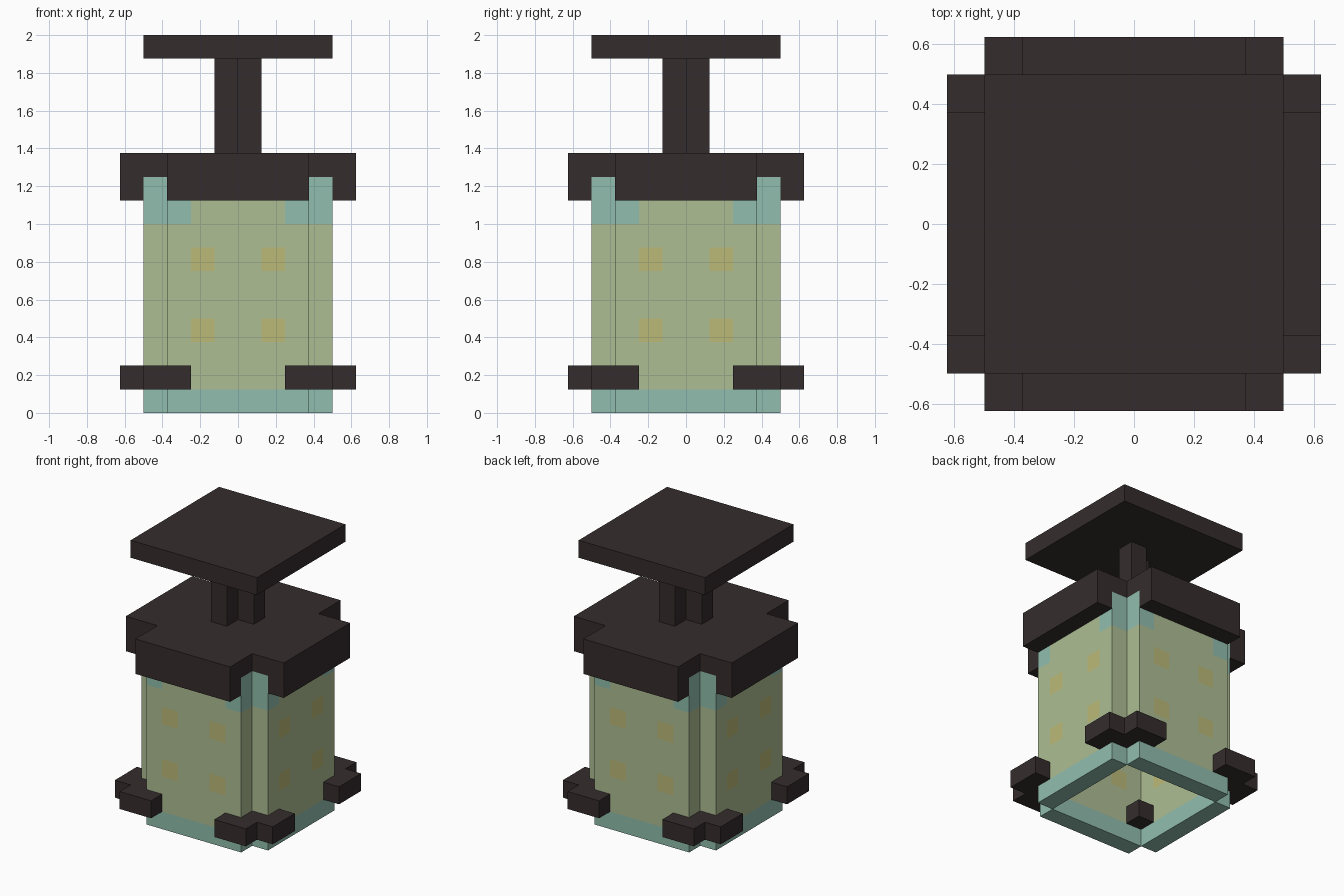
import bpy
import bmesh
import math
from mathutils import Matrix

if "Cube" in bpy.data.objects:
    bpy.data.objects.remove(bpy.data.objects["Cube"])


def material(name, r, g, b):
    def lin(c):
        c /= 255
        return c / 12.92 if c <= 0.04045 else ((c + 0.055) / 1.055) ** 2.4
    m = bpy.data.materials.new(name)
    m.diffuse_color = (lin(r), lin(g), lin(b), 1)
    m.use_nodes = True
    m.node_tree.nodes["Principled BSDF"].inputs["Base Color"].default_value = m.diffuse_color
    return m


DARK = material("dark_iron", 53, 44, 45)
GREEN = material("pale_green_glass", 174, 190, 148)
TEAL = material("teal_glass", 145, 190, 174)
SPOT = material("yellow_spot", 187, 186, 120)


def finish(name, bm, mats):
    bmesh.ops.recalc_face_normals(bm, faces=bm.faces)
    me = bpy.data.meshes.new(name)
    bm.to_mesh(me)
    bm.free()
    for m in mats:
        me.materials.append(m)
    ob = bpy.data.objects.new(name, me)
    bpy.context.collection.objects.link(ob)
    return ob


def extrude_up(bm, face, height):
    geo = bmesh.ops.extrude_face_region(bm, geom=[face], use_keep_orig=True)["geom"]
    top = [v for v in geo if isinstance(v, bmesh.types.BMVert)]
    bmesh.ops.translate(bm, verts=top, vec=(0, 0, height))


def prism(name, outline, z0, z1):
    bm = bmesh.new()
    extrude_up(bm, bm.faces.new([bm.verts.new((x, y, z0)) for x, y in outline]), z1 - z0)
    return finish(name, bm, [DARK])


def rect(x0, x1, y0, y1):
    return [(x0, y0), (x1, y0), (x1, y1), (x0, y1)]


def glass_colour(c):
    x, z = abs(c.x), c.z
    if z < 0.125 or (z > 1.0 and x > 0.25):
        return 1
    in_row = 0.375 < z < 0.5 or 0.75 < z < 0.875
    return 2 if in_row and 0.125 < x < 0.25 else 0


def glass_wall(name, angle):
    # Box cut along the borders of the coloured areas
    bm = bmesh.new()
    bmesh.ops.create_cube(bm, size=1, matrix=Matrix.Translation((0, -0.4375, 0.625))
                          @ Matrix.Diagonal((0.75, 0.125, 1.25, 1)))
    cuts = [((x, 0, 0), (1, 0, 0)) for x in (-0.25, -0.125, 0.125, 0.25)]
    cuts += [((0, 0, z), (0, 0, 1)) for z in (0.125, 0.375, 0.5, 0.75, 0.875, 1.0)]
    for co, no in cuts:
        bmesh.ops.bisect_plane(bm, geom=bm.verts[:] + bm.edges[:] + bm.faces[:],
                               plane_co=co, plane_no=no)
    for f in bm.faces:
        f.material_index = glass_colour(f.calc_center_median())
    bm.transform(Matrix.Rotation(angle, 4, 'Z'))
    finish(name, bm, [GREEN, TEAL, SPOT])


# Glass walls and the cap rims overhanging them
for i, side in enumerate(("front", "right", "back", "left")):
    glass_wall(side + "_glass_wall", i * math.pi / 2)
    rim = prism(side + "_cap_rim", rect(-0.375, 0.375, -0.625, -0.5), 1.125, 1.25)
    rim.data.transform(Matrix.Rotation(i * math.pi / 2, 4, 'Z'))

# Cap with notched corners
a, b = 0.375, 0.625
prism("cap", [(-a, -b), (a, -b), (a, -a), (b, -a), (b, a), (a, a),
              (a, b), (-a, b), (-a, a), (-b, a), (-b, -a), (-a, -a)], 1.25, 1.375)

# Corner clamps near the base
clamp = [(0.25, 0.25), (0.625, 0.25), (0.625, 0.5), (0.5, 0.5), (0.5, 0.625), (0.25, 0.625)]
for sx, xn in ((-1, "left"), (1, "right")):
    for sy, yn in ((-1, "front"), (1, "back")):
        prism(f"{yn}_{xn}_clamp", [(sx * x, sy * y) for x, y in clamp], 0.125, 0.25)

# Two diagonal handle posts and the handle plate
prism("front_handle_post", rect(-0.125, 0, -0.125, 0), 1.375, 1.875)
prism("back_handle_post", rect(0, 0.125, 0, 0.125), 1.375, 1.875)
prism("handle_plate", rect(-0.5, 0.5, -0.5, 0.5), 1.875, 2.0)
